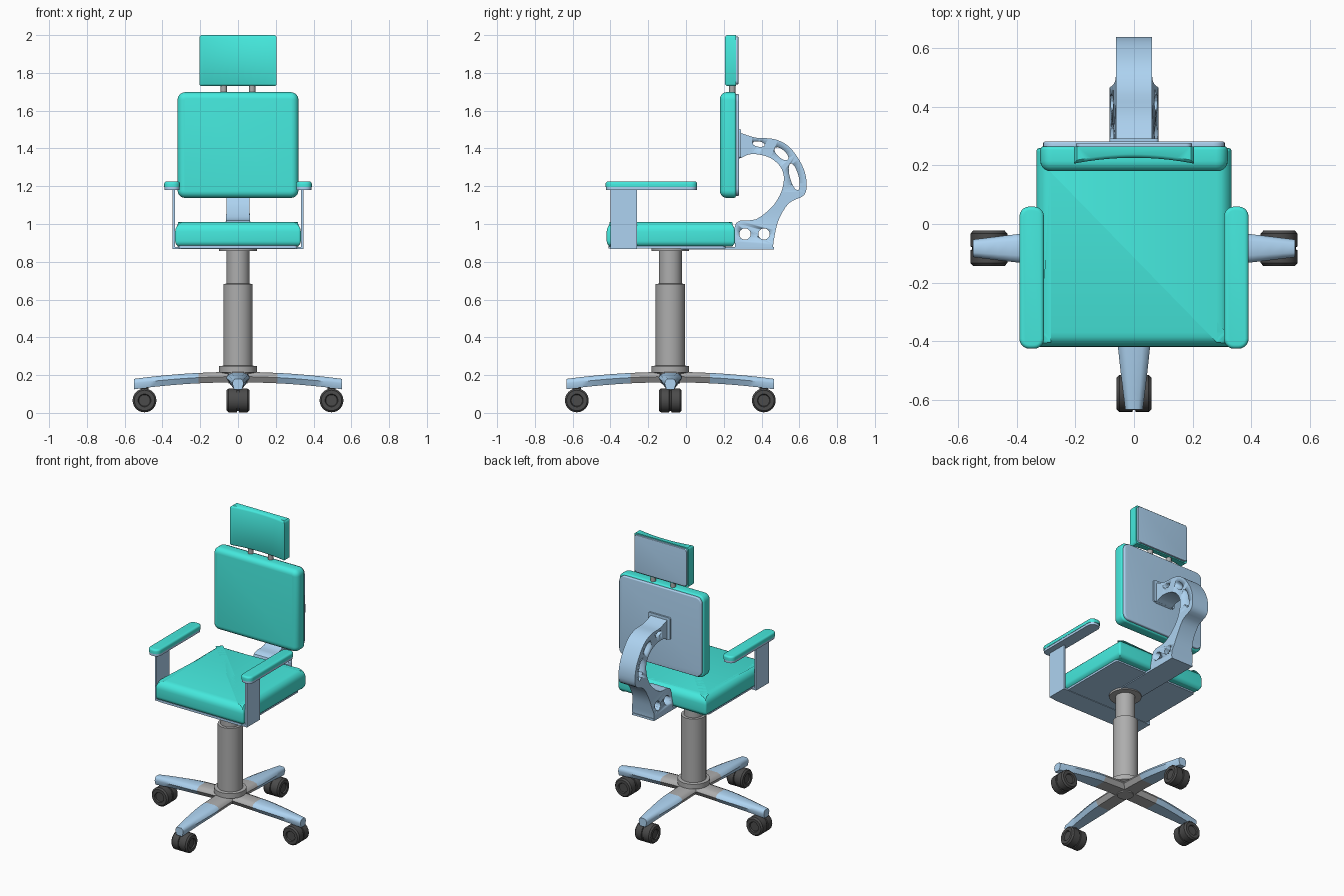
import bpy, bmesh, math
from mathutils import Matrix, Vector

if "Cube" in bpy.data.objects:
    bpy.data.objects.remove(bpy.data.objects["Cube"])

CY = -0.083  # column centre in y


def material(name, rgb):
    m = bpy.data.materials.new(name)
    m.diffuse_color = (*rgb, 1)
    m.use_nodes = True
    m.node_tree.nodes["Principled BSDF"].inputs["Base Color"].default_value = m.diffuse_color
    return m


TEAL = material("teal_fabric", (0.06, 0.82, 0.73))
BLUE = material("blue_plastic", (0.42, 0.65, 0.88))
BLACK = material("black_rubber", (0.07, 0.07, 0.07))
DARK = material("grey_metal", (0.42, 0.42, 0.42))


def finish(bm, name, mat, matrix=None, angle=35):
    bmesh.ops.recalc_face_normals(bm, faces=bm.faces)
    me = bpy.data.meshes.new(name)
    bm.to_mesh(me)
    bm.free()
    ob = bpy.data.objects.new(name, me)
    bpy.context.collection.objects.link(ob)
    me.materials.append(mat)
    if matrix:
        me.transform(matrix)
    bpy.ops.object.select_all(action='DESELECT')
    ob.select_set(True)
    bpy.context.view_layer.objects.active = ob
    bpy.ops.object.shade_smooth_by_angle(angle=math.radians(angle))
    return ob


def pad(name, size, loc, mat, corner=0, top=0, bottom=0, upright=False):
    """Slab with rounded plan corners and rounded rims; upright turns its top to the front."""
    bm = bmesh.new()
    bmesh.ops.create_cube(bm, size=1, matrix=Matrix.Diagonal((*size, 1)))
    if corner:
        edges = [e for e in bm.edges if abs(e.verts[0].co.z - e.verts[1].co.z) > 1e-4]
        bmesh.ops.bevel(bm, geom=edges, offset=corner, segments=5, profile=0.5, affect='EDGES')
    for sign, r in ((1, top), (-1, bottom)):
        if r:
            z = sign * size[2] / 2
            edges = [e for e in bm.edges if all(abs(v.co.z - z) < 1e-4 for v in e.verts)]
            bmesh.ops.bevel(bm, geom=edges, offset=r, segments=5, profile=0.5, affect='EDGES')
    rot = Matrix.Rotation(math.pi / 2, 4, 'X') if upright else Matrix()
    return finish(bm, name, mat, Matrix.Translation(loc) @ rot)


def lathe(name, profile, mat, matrix, n=32):
    """Spin (radius, height) points about z."""
    loft(name, [[(r * math.cos(2 * math.pi * i / n), r * math.sin(2 * math.pi * i / n), z)
                 for i in range(n)] for r, z in profile], mat, matrix)


def loft(name, rings, mat, matrix=None, angle=35):
    bm = bmesh.new()
    rows = [[bm.verts.new(p) for p in ring] for ring in rings]
    n = len(rows[0])
    for a, b in zip(rows, rows[1:]):
        for i in range(n):
            bm.faces.new((a[i], a[(i + 1) % n], b[(i + 1) % n], b[i]))
    bm.faces.new(rows[0])
    bm.faces.new(rows[-1])
    return finish(bm, name, mat, matrix, angle)


def spline(pts, k=4):
    p = [Vector(q) for q in pts]
    p = [2 * p[0] - p[1]] + p + [2 * p[-1] - p[-2]]
    out = []
    for a, b, c, d in zip(p, p[1:], p[2:], p[3:]):
        for j in range(k):
            t = j / k
            out.append(0.5 * (2 * b + (c - a) * t + (2 * a - 5 * b + 4 * c - d) * t * t
                              + (3 * b - a - 3 * c + d) * t ** 3))
    return out + [p[-2]]


# Seat and its plate
pad("seat_cushion", (0.665, 0.68, 0.13), (0, -0.08, 0.945), TEAL, 0.012, 0.05, 0.03)
pad("seat_plate", (0.63, 0.62, 0.016), (0, -0.1, 0.878), BLUE, 0.02)
pad("back_support_plate", (0.166, 0.56, 0.014), (0, 0.185, 0.871), BLUE)

# Backrest
pad("back_cushion", (0.64, 0.56, 0.085), (0, 0.2225, 1.418), TEAL, 0.04, 0.035, 0.012, True)
pad("back_plate", (0.62, 0.54, 0.018), (0, 0.272, 1.418), BLUE, 0.04, 0, 0.006, True)

# Headrest with a hollowed front
xs = [0.205 * (i / 8 - 1) for i in range(17)]


def hollow(x):
    return 0.226 - 0.02 * (x / 0.205) ** 2


def head_ring(z, inset):
    front = [(x * (1 - inset * 4), hollow(x) + inset, z) for x in xs]
    w = 0.205 * (1 - inset * 4)
    return front + [(w, 0.265, z), (-w, 0.265, z)]


loft("headrest_cushion", [head_ring(1.73, 0.012), head_ring(1.735, 0.004), head_ring(1.742, 0),
                          head_ring(1.988, 0), head_ring(1.995, 0.004), head_ring(2.0, 0.012)], TEAL)
pad("headrest_plate", (0.395, 0.255, 0.014), (0, 0.27, 1.865), BLUE, 0.02, 0, 0.004, True)
for s in (-1, 1):
    lathe("headrest_post", [(0.017, 1.66), (0.017, 1.76)], DARK, Matrix.Translation((s * 0.075, 0.245, 0)), 16)

# Arms
for s, side in ((-1, "left"), (1, "right")):
    pad(side + "_arm_pad", (0.084, 0.485, 0.03), (s * 0.349, -0.183, 1.21), TEAL, 0.034, 0.013)
    pad(side + "_arm_plate", (0.08, 0.48, 0.016), (s * 0.349, -0.183, 1.187), BLUE, 0.034)
    pad(side + "_arm_post", (0.013, 0.14, 0.315), (s * 0.341, -0.33, 1.025), BLUE)
pad("arm_cross_bar", (0.695, 0.14, 0.012), (0, -0.33, 0.873), BLUE)

# Curved back bracket, a ribbon between outer and inner (y, z) curves
outer = spline([(.28, 1.485), (.37, 1.457), (.465, 1.45), (.545, 1.41), (.61, 1.32), (.637, 1.235),
                (.627, 1.155), (.545, 1.11), (.49, 1.02), (.466, .92), (.46, .87)])
inner = spline([(.28, 1.345), (.345, 1.37), (.43, 1.357), (.49, 1.315), (.517, 1.26), (.512, 1.195),
                (.49, 1.14), (.45, 1.085), (.37, 1.025), (.265, 1.005), (.26, .87)])
rings = []
for o, i in zip(outer, inner):
    rings.append([(s * (0.062 + 0.021 * min(1, max(0, (1.06 - p[1]) / 0.14)) ** 2), p[0], p[1])
                  for s, p in ((-1, o), (1, o), (1, i), (-1, i))])
bracket = loft("back_bracket", rings, BLUE)
pad("bracket_flange", (0.166, 0.15, 0.014), (0, 0.285, 1.425), BLUE, 0.01, 0, 0, True)

# Holes through the bracket: y, z, half length, half width, tilt
for y, z, a, b, tilt in ((.385, 1.423, .032, .014, -10), (.505, 1.372, .046, .021, -42),
                         (.573, 1.25, .073, .023, -75), (.312, .947, .03, .03, 0), (.413, .947, .03, .03, 0)):
    t = math.radians(tilt)
    ring = []
    for k in range(24):
        u, v = a * math.cos(k * math.pi / 12), b * math.sin(k * math.pi / 12)
        ring.append((y + u * math.cos(t) - v * math.sin(t), z + u * math.sin(t) + v * math.cos(t)))
    cutter = loft("hole_cutter", [[(x, *p) for p in ring] for x in (-0.2, 0.2)], BLUE)
    cutter.hide_render = True
    cutter.hide_set(True)
    mod = bracket.modifiers.new("hole", 'BOOLEAN')
    mod.operation, mod.object, mod.solver = 'DIFFERENCE', cutter, 'EXACT'
bpy.context.view_layer.objects.active = bracket
for mod in list(bracket.modifiers):
    if mod.type == 'BOOLEAN':
        bpy.ops.object.modifier_apply(modifier=mod.name)
for ob in [o for o in bpy.data.objects if o.name.startswith("hole_cutter")]:
    bpy.data.objects.remove(ob)

# Gas column
lathe("column", [(0.05, 0.155), (0.06, 0.2), (0.1, 0.215), (0.1, 0.248), (0.078, 0.25), (0.078, 0.683),
                 (0.061, 0.684), (0.061, 0.856), (0.1, 0.857), (0.1, 0.872)], DARK,
      Matrix.Translation((0, CY, 0)), 40)


# Four legs with casters
def leg_ring(r):
    t = r / 0.55
    top = 0.217 - 0.037 * t * t
    h = 0.055
    w = 0.062 - 0.032 * max(0, (r - 0.25) / 0.3) ** 1.2
    return [(r, y * w, top - z * h) for y, z in
            ((-1, .45), (-.85, .15), (-.5, 0), (.5, 0), (.85, .15), (1, .45), (.7, 1), (-.7, 1))]


wheel = [(0.03, -0.052), (0.034, -0.06), (0.054, -0.06), (0.063, -0.05), (0.063, -0.006), (0.057, -0.004),
         (0.057, 0.004), (0.063, 0.006), (0.063, 0.05), (0.054, 0.06), (0.034, 0.06), (0.03, 0.052)]
for i, side in enumerate(("right", "back", "left", "front")):
    m = Matrix.Translation((0, CY, 0)) @ Matrix.Rotation(i * math.pi / 2, 4, 'Z')
    loft(side + "_hub_arm", [leg_ring(r) for r in (0, 0.1, 0.21)], DARK, m, 40)
    loft(side + "_leg", [leg_ring(0.21 + 0.34 * k / 8) for k in range(9)], BLUE, m, 40)
    at = m @ Matrix.Translation((0.495, 0, 0.066))
    lathe(side + "_caster_stem", [(0.022, 0.04), (0.022, 0.09)], BLACK, at, 16)
    lathe(side + "_caster", wheel, BLACK, at @ Matrix.Rotation(math.pi / 2, 4, 'X'))
